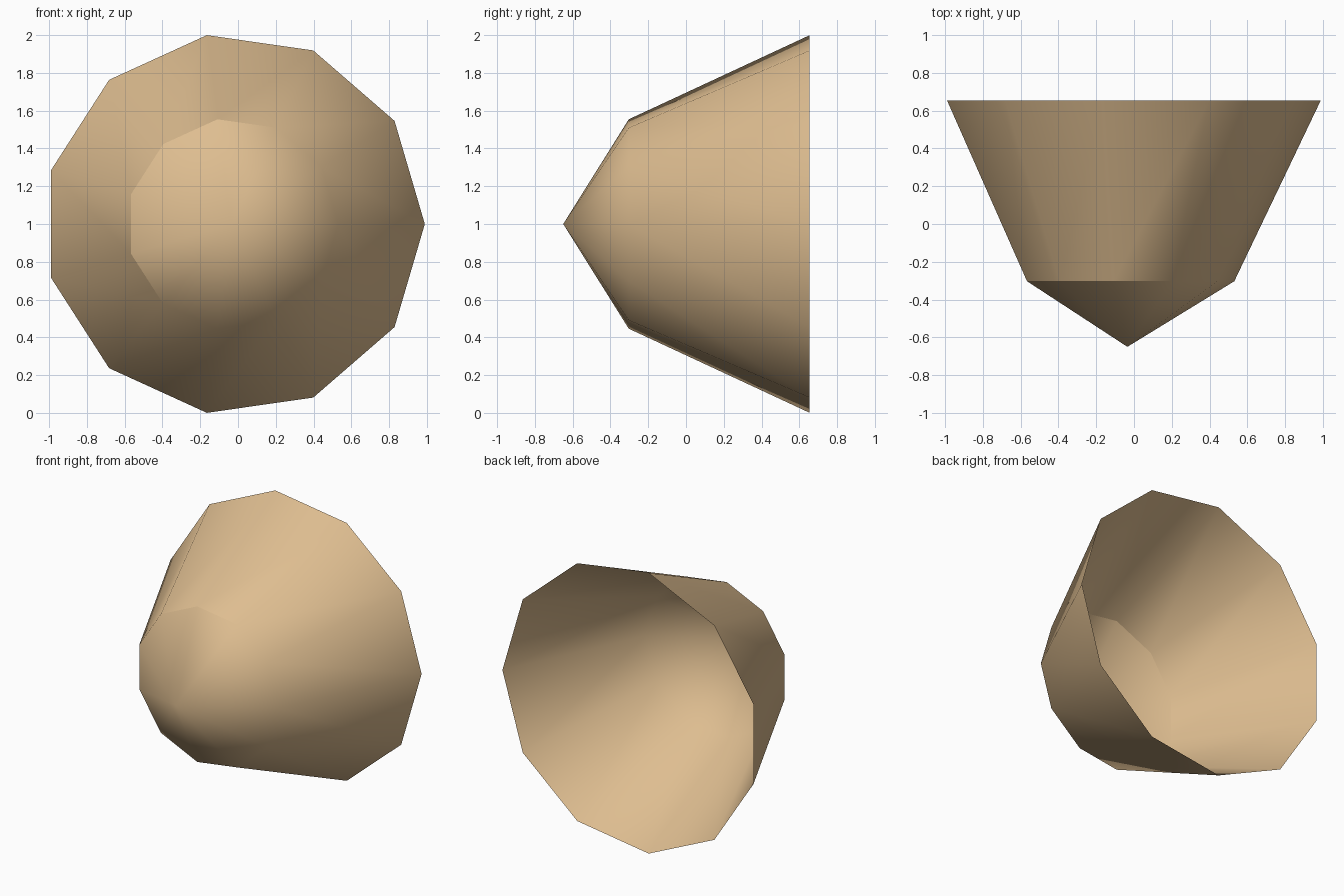
import bpy, bmesh, math

if "Cube" in bpy.data.objects:
    bpy.data.objects.remove(bpy.data.objects["Cube"])

SIDES = 11

tan = bpy.data.materials.new("tan")
tan.diffuse_color = (0.73, 0.51, 0.28, 1)
tan.use_nodes = True
tan.node_tree.nodes["Principled BSDF"].inputs["Base Color"].default_value = tan.diffuse_color

bm = bmesh.new()


def ring(cx, y, r):
    """Ring of points around the y axis, at height z = 1."""
    return [bm.verts.new((cx + r * math.cos(2 * math.pi * k / SIDES), y,
                          1 + r * math.sin(2 * math.pi * k / SIDES)))
            for k in range(SIDES)]


# Open-backed cup: wide rim, shoulder ring, pointed front tip
rim = ring(-0.021, 0.655, 1.01)
shoulder = ring(-0.029, -0.303, 0.56)
tip = bm.verts.new((-0.035, -0.65, 1))
for k in range(SIDES):
    n = (k + 1) % SIDES
    bm.faces.new((rim[k], rim[n], shoulder[n], shoulder[k]))
    bm.faces.new((shoulder[k], shoulder[n], tip))
bmesh.ops.recalc_face_normals(bm, faces=bm.faces[:])
tip.normal_update()
if tip.normal.y > 0:
    bmesh.ops.reverse_faces(bm, faces=bm.faces[:])

# Smooth shading, with a crisp shoulder only on the upper left part
for f in bm.faces:
    f.smooth = True
for k in range(2, 7):
    bm.edges.get((shoulder[k], shoulder[k + 1])).smooth = False

mesh = bpy.data.meshes.new("pointed_cup")
bm.to_mesh(mesh)
bm.free()
mesh.materials.append(tan)
bpy.context.collection.objects.link(bpy.data.objects.new("pointed_cup", mesh))
